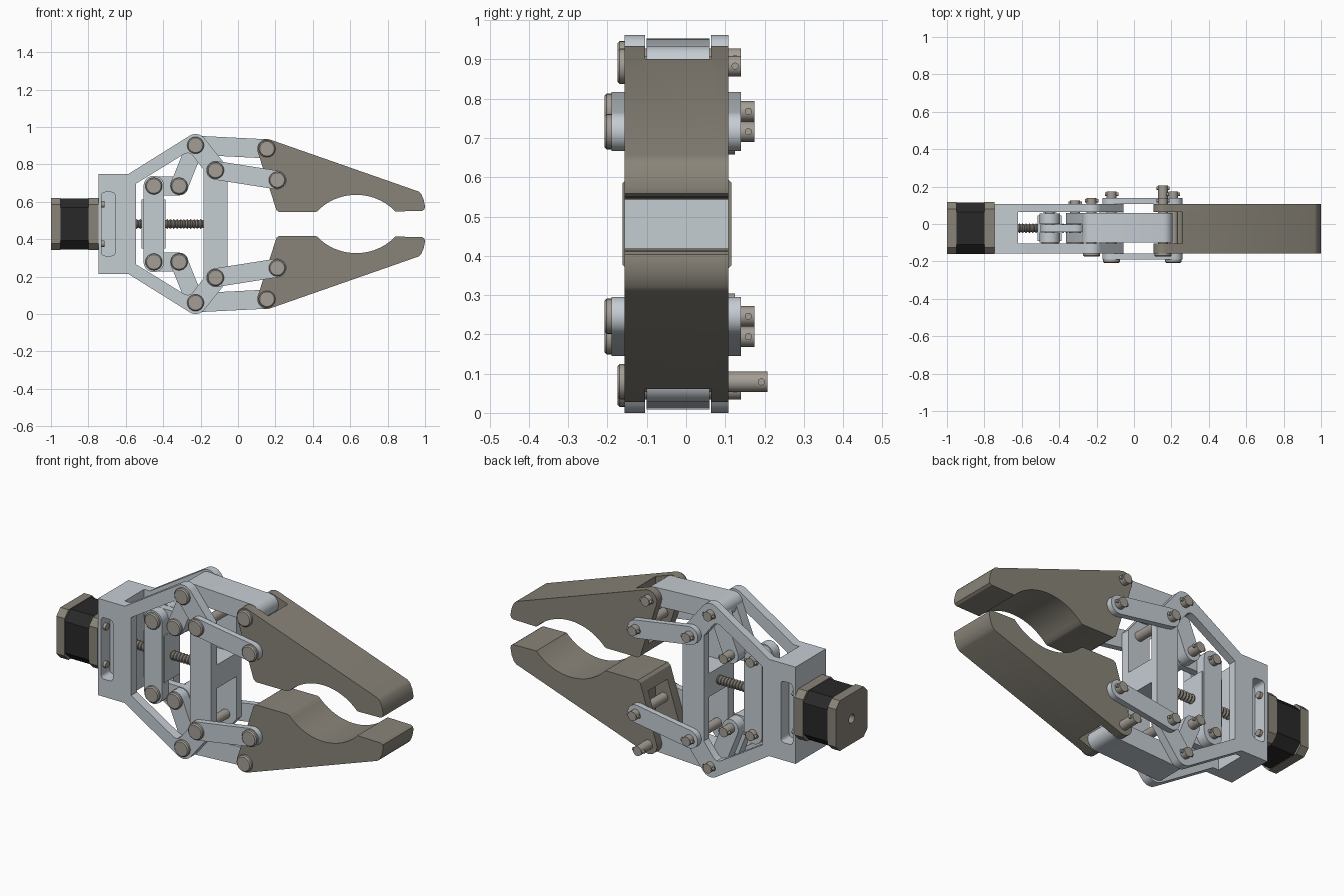
import bpy, bmesh, math
from mathutils import Vector

if "Cube" in bpy.data.objects:
    bpy.data.objects.remove(bpy.data.objects["Cube"], do_unlink=True)

ZC = 0.481                 # height of the mirror plane
FRONT, BACK = -0.157, 0.108
SLOT = (-0.105, 0.064)     # gap between front and back plates
YC = -0.0225
made = []


def material(name, rgb):
    m = bpy.data.materials.new(name)
    m.use_nodes = True
    m.diffuse_color = (*rgb, 1)
    m.node_tree.nodes["Principled BSDF"].inputs["Base Color"].default_value = (*rgb, 1)
    return m


ALU = material("light aluminium", (0.56, 0.61, 0.65))
CLAW = material("taupe grey", (0.25, 0.23, 0.19))
STEEL = material("pin steel", (0.37, 0.34, 0.30))
THREAD = material("dark steel", (0.22, 0.20, 0.17))
BLACK = material("motor black", (0.022, 0.022, 0.022))


def finish(bm, name, mat):
    bmesh.ops.recalc_face_normals(bm, faces=bm.faces)
    me = bpy.data.meshes.new(name)
    bm.to_mesh(me)
    bm.free()
    ob = bpy.data.objects.new(name, me)
    bpy.context.collection.objects.link(ob)
    if mat:
        me.materials.append(mat)
        made.append(ob)
    return ob


def extrude(name, pts, lo, hi, mat=None, axis="y", s=1):
    """Prism from a 2D outline; heights are relative to the mirror plane."""
    bm = bmesh.new()
    place = (lambda a, b, t: (a, t, ZC + s * b)) if axis == "y" else (lambda a, b, t: (t, a, ZC + s * b))
    rings = [[bm.verts.new(place(a, b, t)) for a, b in pts] for t in (lo, hi)]
    for r in rings:
        bm.faces.new(r)
    for i in range(len(pts)):
        j = (i + 1) % len(pts)
        bm.faces.new((rings[0][i], rings[0][j], rings[1][j], rings[1][i]))
    return finish(bm, name, mat)


def lathe(name, profile, centre, axis, mat=None, steps=24):
    """Spin (radius, position) pairs about an axis through the centre."""
    bm = bmesh.new()
    d = Vector((1, 0, 0)) if axis == "x" else Vector((0, 1, 0))
    vs = [bm.verts.new(Vector(centre) + d * t + Vector((0, 0, r))) for r, t in profile]
    es = [bm.edges.new(p) for p in zip(vs, vs[1:])]
    bmesh.ops.spin(bm, geom=vs + es, cent=centre, axis=d, angle=math.tau, steps=steps)
    bmesh.ops.remove_doubles(bm, verts=bm.verts, dist=1e-5)
    return finish(bm, name, mat)


def rod(name, r, lo, hi, centre, axis, mat=None):
    return lathe(name, [(0, lo), (r, lo), (r, hi), (0, hi)], centre, axis, mat, 16)


def arc(c, r, a0, a1, n=10):
    angles = [math.radians(a0 + (a1 - a0) * i / n) for i in range(n + 1)]
    return [(c[0] + r * math.cos(a), c[1] + r * math.sin(a)) for a in angles]


def capsule(p, q, r):
    a = math.degrees(math.atan2(q[1] - p[1], q[0] - p[0]))
    return arc(q, r, a - 90, a + 90) + arc(p, r, a + 90, a + 270)


def mirrored(pts):
    return pts + [(x, -h) for x, h in reversed(pts)]


def cut(ob, *cutters):
    for c in cutters:
        mod = ob.modifiers.new("cut", "BOOLEAN")
        mod.operation, mod.solver, mod.object = "DIFFERENCE", "EXACT", c
    dg = bpy.context.evaluated_depsgraph_get()
    ob.data = bpy.data.meshes.new_from_object(ob.evaluated_get(dg))
    ob.modifiers.clear()
    for c in cutters:
        bpy.data.objects.remove(c, do_unlink=True)


# Joint centres of the upper half
SHOULDER, BAR_PIN = (-0.227, 0.421), (-0.12, 0.287)
CLAW_TOP, CLAW_LOW = (0.155, 0.402), (0.21, 0.235)
SLIDE_PIN, LEVER_PIN = (-0.45, 0.203), (-0.315, 0.203)

# Frame: slotted body with a hexagonal opening and side pockets
frame = extrude("frame", mirrored([(-0.747, 0.268), (-0.585, 0.268)]
                + arc(SHOULDER, 0.06, 122, 39) + [(-0.055, 0.302)]), FRONT, BACK, ALU)
opening = mirrored([(-0.545, 0.216), (-0.285, 0.376), (-0.265, 0.38), (-0.247, 0.372), (-0.185, 0.292)])
channel = mirrored([(-0.3, 0.065), (0.1, 0.065), (0.1, 0.6), (-0.62, 0.6)])
channel = [(-0.62, -0.6), (0.1, -0.6), (0.1, -0.065), (-0.3, -0.065),
           (-0.3, 0.065), (0.1, 0.065), (0.1, 0.6), (-0.62, 0.6)]
pocket = mirrored(arc((-0.71, 0.15), 0.02, 180, 90, 5) + arc((-0.677, 0.15), 0.02, 90, 0, 5))
cut(frame, extrude("opening_cutter", opening, -0.3, 0.3),
    extrude("channel_cutter", channel, *SLOT),
    extrude("front_pocket_cutter", pocket, -0.3, -0.08),
    extrude("back_pocket_cutter", pocket, 0.035, 0.3))

# Motor
def octagon(half, c):
    k = half - c
    return [(YC + a, b) for a, b in ((half, -k), (half, k), (k, half), (-k, half),
                                     (-half, k), (-half, -k), (-k, -half), (k, -half))]


rear = extrude("motor_rear_cap", octagon(0.139, 0.035), -1, -0.95, CLAW, "x")
cut(rear, rod("shaft_hole_cutter", 0.024, -1.1, -0.97, (0, YC, ZC), "x"))
extrude("motor_body", octagon(0.137, 0.05), -0.95, -0.8, BLACK, "x")
extrude("motor_front_cap", octagon(0.139, 0.035), -0.8, -0.747, CLAW, "x")
for y in (-0.122, 0.077):
    for h in (-0.105, 0.105):
        rod("motor_screw", 0.018, -0.735, -0.714, (0, y, ZC + h), "x", STEEL)

# Lead screw with threads
pitch, turns = 0.018, 26
thread = [(0, -0.64)]
for i in range(turns):
    thread += [(0.019, -0.64 + pitch * i), (0.026, -0.64 + pitch * (i + 0.5))]
thread.append((0, -0.64 + pitch * turns))
lathe("lead_screw", thread, (0, YC, ZC), "x", THREAD, 16)

# Sliding crosshead: two cheeks and a centre block
for name, lo, hi in (("front", -0.1, -0.045), ("back", 0.0, 0.055)):
    extrude("slider_cheek_" + name, capsule((-0.45, -0.203), SLIDE_PIN, 0.055), lo, hi, ALU)
extrude("slider_block", mirrored([(-0.515, 0.13), (-0.388, 0.13)]), -0.09, 0.045, ALU)


def pin(name, joint, s, head, seat, end):
    c = (joint[0], 0, ZC + s * joint[1])
    lathe(name, [(0, head), (0.039, head), (0.045, head + 0.006), (0.045, seat),
                 (0.026, seat), (0.026, end), (0, end)], c, "y", STEEL)
    rod(name + "_cotter", 0.009, -0.036, 0.036, (c[0], end - 0.015, c[2]), "x", STEEL)


for s, side in ((1, "upper_"), (-1, "lower_")):
    # Claw with a channel for the lever
    claw = arc(CLAW_TOP, 0.052, 197, 70.7) + [(0.965, 0.174), (0.98, 0.16), (0.993, 0.13),
                                              (1.0, 0.093), (0.997, 0.078), (0.985, 0.07)]
    claw += arc((0.632, -0.135), 0.291, 44, 136, 20) + [(0.41, 0.063), (0.22, 0.063), (0.205, 0.075)]
    ob = extrude(side + "claw", claw, FRONT, BACK, CLAW, s=s)
    gap = [(-0.1, 0.13)] + arc((0.23, 0.16), 0.03, -90, 0, 5) + [(0.26, 0.6), (-0.1, 0.6)]
    cut(ob, extrude("claw_gap_cutter", gap, *SLOT, s=s))

    # Bell-crank lever: wide beam to the claw, forked arm to the slider
    extrude(side + "lever_beam", capsule(SHOULDER, CLAW_TOP, 0.051), -0.1, 0.06, ALU, s=s)
    for name, lo, hi in (("front", -0.1, -0.045), ("back", 0.0, 0.06)):
        extrude(side + "lever_arm_" + name, capsule(LEVER_PIN, SHOULDER, 0.048), lo, hi, ALU, s=s)
    extrude(side + "slider_link", capsule(SLIDE_PIN, LEVER_PIN, 0.05), -0.042, -0.003, ALU, s=s)

    # Parallel links outside the frame
    for name, lo, hi in (("front", -0.19, FRONT), ("back", BACK, 0.14)):
        extrude(side + "outer_link_" + name, capsule(BAR_PIN, CLAW_LOW, 0.05), lo, hi, ALU, s=s)

    # Pins
    pin(side + "shoulder_pin", SHOULDER, s, -0.175, FRONT, 0.14)
    pin(side + "claw_pin", CLAW_TOP, s, -0.175, FRONT, 0.14 if s > 0 else 0.207)
    pin(side + "link_inner_pin", BAR_PIN, s, -0.208, -0.19, 0.174)
    pin(side + "link_outer_pin", CLAW_LOW, s, -0.208, -0.19, 0.174)
    pin(side + "slider_pin", SLIDE_PIN, s, -0.118, -0.1, 0.085)
    pin(side + "lever_pin", LEVER_PIN, s, -0.118, -0.1, 0.125)

# Smooth the round parts, keep the edges sharp
bpy.ops.object.select_all(action="DESELECT")
for ob in made:
    ob.select_set(True)
bpy.context.view_layer.objects.active = made[0]
bpy.ops.object.shade_smooth_by_angle(angle=math.radians(30))
